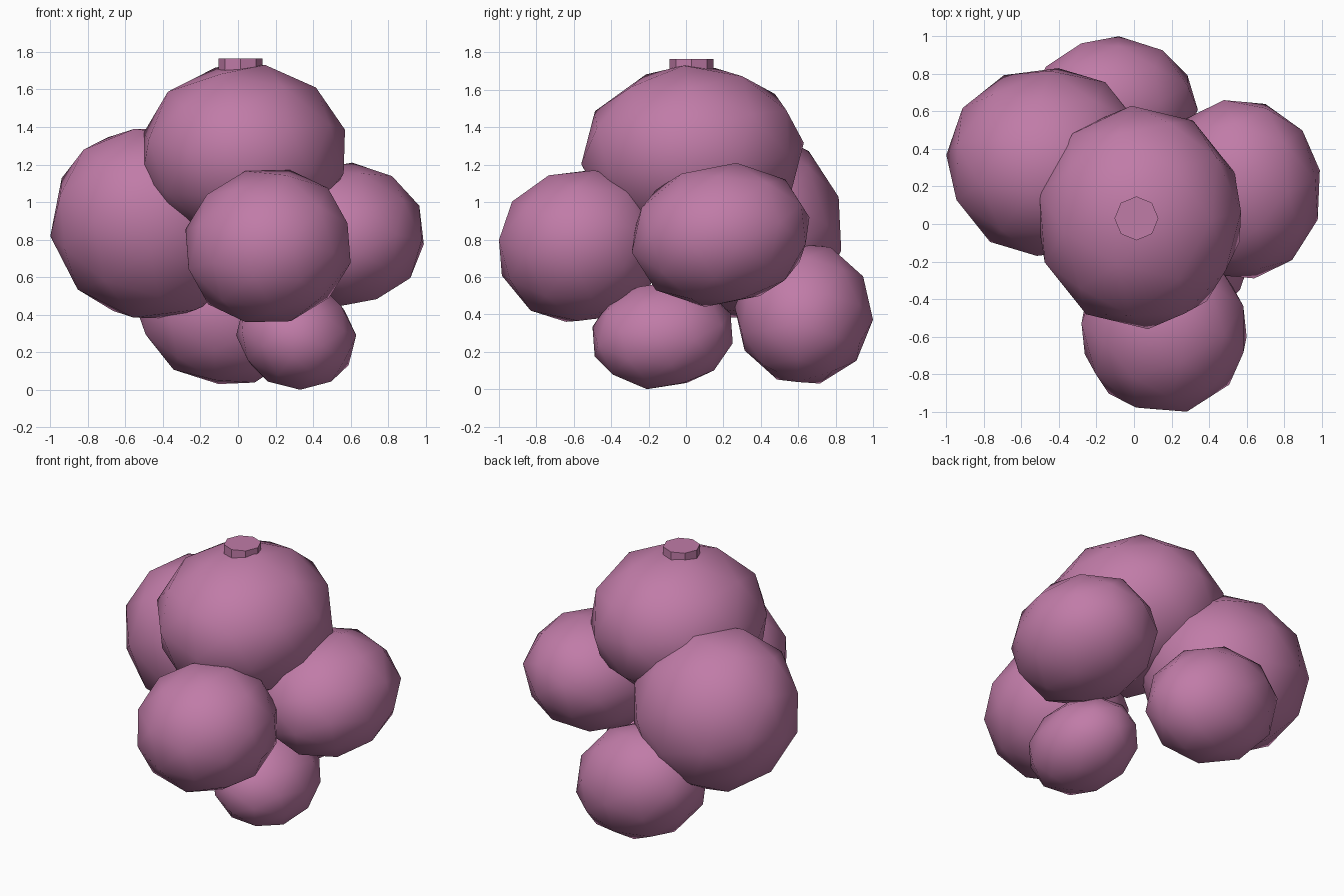
import bpy
import bmesh
from mathutils import Euler, Vector

if "Cube" in bpy.data.objects:
    bpy.data.objects.remove(bpy.data.objects["Cube"], do_unlink=True)

# One dusty purple for fruit and stem
purple = bpy.data.materials.new("dusty_purple")
purple.use_nodes = True
colour = (0.53, 0.20, 0.39, 1)
purple.diffuse_color = colour
purple.node_tree.nodes["Principled BSDF"].inputs["Base Color"].default_value = colour


def finish(bm, name):
    mesh = bpy.data.meshes.new(name)
    bm.to_mesh(mesh)
    bm.free()
    mesh.materials.append(purple)
    obj = bpy.data.objects.new(name, mesh)
    bpy.context.collection.objects.link(obj)
    return obj


def grape(name, low, high, lean, turn):
    """Faceted ball, leaned in the y-z and x-z planes, fitted between two corners."""
    bm = bmesh.new()
    bmesh.ops.create_icosphere(bm, subdivisions=2, radius=1)
    bmesh.ops.rotate(bm, verts=bm.verts, matrix=Euler(turn).to_matrix())
    for v in bm.verts:
        v.co.z += lean[0] * v.co.y + lean[1] * v.co.x
    for i in range(3):
        values = [v.co[i] for v in bm.verts]
        start, size = min(values), max(values) - min(values)
        for v in bm.verts:
            v.co[i] = low[i] + (v.co[i] - start) / size * (high[i] - low[i])
    for f in bm.faces:
        f.smooth = True
    return finish(bm, name)


# Six overlapping grapes
grape("top_grape", (-0.51, -0.56, 0.79), (0.57, 0.63, 1.73), (0.02, 0), (0.1, 0.2, 0.1))
grape("right_grape", (-1.0, -0.17, 0.38), (0.08, 0.83, 1.39), (-0.06, -0.03), (0.5, 0.1, 0.7))
grape("left_grape", (0.13, -0.29, 0.44), (0.99, 0.66, 1.21), (0.08, 0), (0.2, 0.6, 0.3))
grape("front_grape", (-0.28, -1.0, 0.36), (0.60, -0.13, 1.17), (0.03, 0.04), (0.1, 0.3, 0.9))
grape("lower_front_grape", (-0.01, -0.50, 0.0), (0.63, 0.25, 0.58), (0.07, -0.08), (0.1, 0.5, 0.5))
grape("lower_back_grape", (-0.55, 0.26, 0.03), (0.34, 1.0, 0.78), (0, -0.13), (0.6, 0.4, 0.2))

# Short eight-sided stem
bm = bmesh.new()
bmesh.ops.create_cone(bm, cap_ends=True, segments=8, radius1=0.117, radius2=0.117, depth=0.14)
bmesh.ops.translate(bm, verts=bm.verts, vec=Vector((0.013, 0.03, 1.695)))
finish(bm, "stem")
